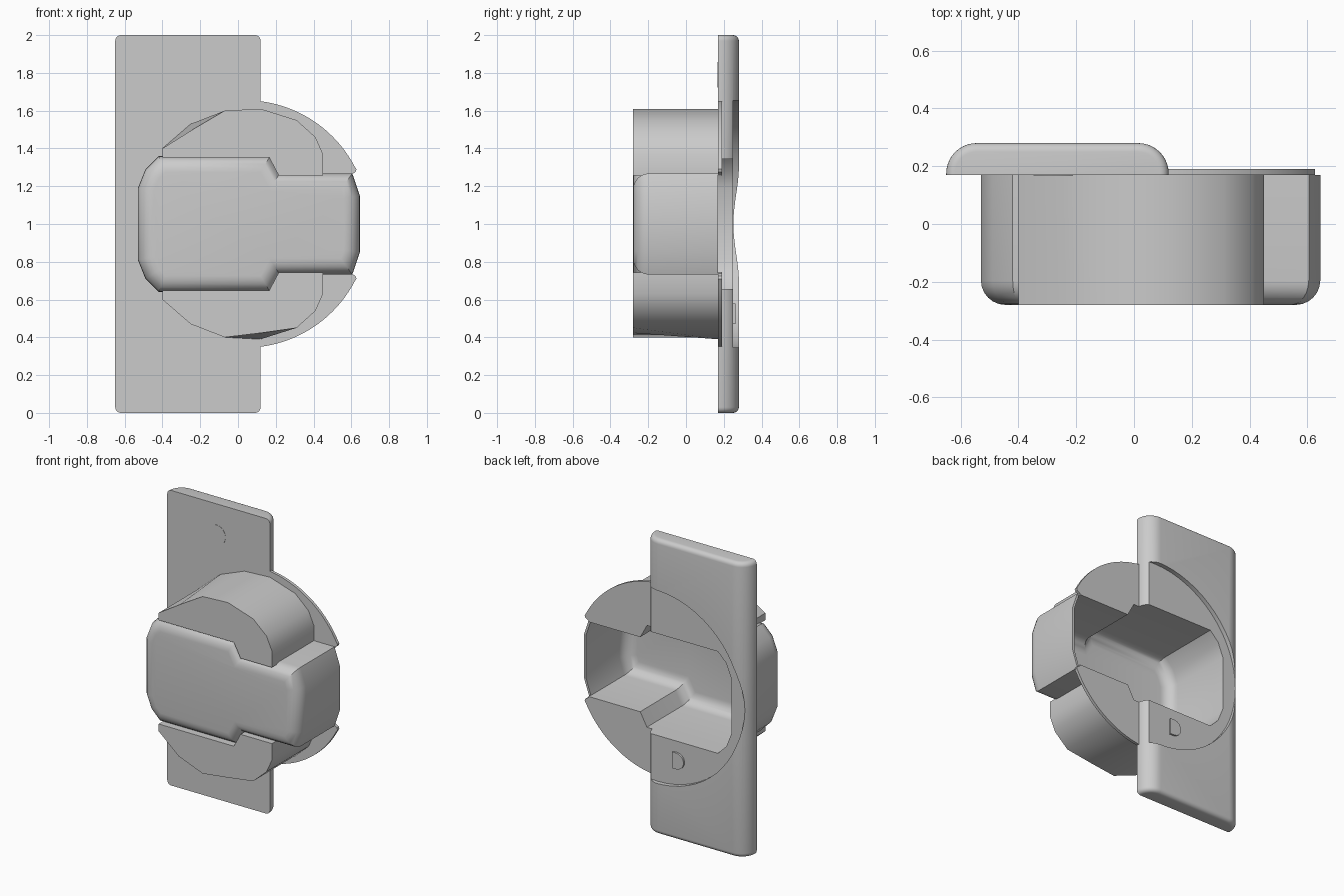
import bpy, bmesh
from math import sin, cos, pi, acos
from mathutils import Vector

if "Cube" in bpy.data.objects:
    bpy.data.objects.remove(bpy.data.objects["Cube"])

BACK, FRONT, FLOOR = 0.17, -0.28, 0.25      # plate underside, housing front, recess floor
CX, R = 0.0375, 0.655                       # round recess / flange


def loft(name, rings):
    """Closed solid through equal-length rings of 3D points, capped at both ends."""
    bm = bmesh.new()
    vs = [[bm.verts.new(p) for p in ring] for ring in rings]
    n = len(rings[0])
    for a, b in zip(vs, vs[1:]):
        for i in range(n):
            j = (i + 1) % n
            bm.faces.new((a[i], a[j], b[j], b[i]))
    bm.faces.new(vs[0])
    bm.faces.new(vs[-1][::-1])
    bmesh.ops.recalc_face_normals(bm, faces=bm.faces)
    mesh = bpy.data.meshes.new(name)
    bm.to_mesh(mesh)
    bm.free()
    ob = bpy.data.objects.new(name, mesh)
    bpy.context.collection.objects.link(ob)
    return ob


def ring(pts, y):
    """Profile in (x, height above the centre line) placed at depth y."""
    return [(x, y, 1 + w) for x, w in pts]


def inset(pts, d):
    """Mitred inward offset of a clockwise outline."""
    out = []
    P = [Vector(p) for p in pts]
    for i, p in enumerate(P):
        e1 = (p - P[i - 1]).normalized()
        e2 = (P[(i + 1) % len(P)] - p).normalized()
        n1, n2 = Vector((e1.y, -e1.x)), Vector((e2.y, -e2.x))
        out.append(tuple(p + (n1 + n2) * d / (1 + n1.dot(n2))))
    return out


def activate(ob):
    bpy.ops.object.select_all(action='DESELECT')
    ob.select_set(True)
    bpy.context.view_layer.objects.active = ob


def cut(ob, cutter):
    cutter.hide_render = True
    m = ob.modifiers.new("cut", 'BOOLEAN')
    m.operation, m.solver, m.object = 'DIFFERENCE', 'EXACT', cutter
    activate(ob)
    bpy.ops.object.modifier_apply(modifier=m.name)
    bpy.data.objects.remove(cutter)


def circle(cx, cw, r, n):
    return [(cx + r * cos(2 * pi * i / n), cw + r * sin(2 * pi * i / n)) for i in range(n)]


# Pocket outline (clockwise), upper half mirrored to the lower half
half = [(-.53, .19), (-.49, .29), (-.42, .36), (.17, .36), (.22, .268),
        (.605, .268), (.645, .15)]
outline = half + [(x, -w) for x, w in reversed(half)]
WALL, FILLET, STEPS = 0.015, 0.085, 6

# Face plate: rounded section, lofted along z with softened ends
def plate_ring(d, z):
    r, x0, x1, y1 = 0.105 - d, -.65 + d, .12 - d, .28 - d
    arc = [i * pi / 20 for i in range(11)]
    left = [(x0 + r - r * cos(a), y1 - r + r * sin(a), z) for a in arc]
    right = [(x1 - r + r * sin(a), y1 - r + r * cos(a), z) for a in arc]
    return [(x0, BACK, z)] + left + right + [(x1, BACK, z)]


ends = [(.03 * (1 - cos(a)), .03 * (1 - sin(a))) for a in (i * pi / 10 for i in range(6))]
plate = loft("face_plate", [plate_ring(d, z) for d, z in reversed(ends)]
             + [plate_ring(d, 2 - z) for d, z in ends])
disc = circle(CX, 0, R, 64)
cut(plate, loft("recess_cutter", [ring(disc, FLOOR), ring(disc, .4)]))
hole = inset(outline, WALL)
cut(plate, loft("pocket_cutter", [ring(hole, .1), ring(hole, .4)]))

# Pocket body: thin-walled cup with a filleted front edge
def cup_rings(wall):
    r = FILLET - wall / 2
    y0 = FRONT + wall
    rings = [ring(inset(outline, wall), BACK)]
    for i in range(STEPS + 1):
        a = i * pi / 2 / STEPS
        rings.append(ring(inset(outline, wall + r * (1 - cos(a))), y0 + r * (1 - sin(a))))
    return rings


body = loft("pocket_body", cup_rings(WALL)[::-1] + cup_rings(0))

# Housing lobes and flange wings above and below the pocket
lobe = [(-.40, .352), (-.40, .40), (-.25, .53), (-.07, .60), (.12, .61), (.31, .55),
        (.41, .46), (.45, .37), (.45, .258), (.215, .258), (.165, .352)]
a0, a1 = acos((.10 - CX) / R), acos((.615 - CX) / R)
wing = [(CX + R * cos(a0 + (a1 - a0) * i / 20), R * sin(a0 + (a1 - a0) * i / 20))
        for i in range(21)]
wing += [(.627, .29), (.622, .275), (.60, .262), (.60, .253), (.21, .253),
         (.16, .345), (.10, .345)]
parts = [plate, body]
for side, s, flat in (("upper", 1, (2, (-.24, .50))), ("lower", -1, (4, (.12, .577)))):
    face = list(lobe)
    face[flat[0]] = flat[1]                 # front edge skips one corner
    flip = lambda pts: [(x, s * w) for x, w in pts]
    parts.append(loft(side + "_lobe", [ring(flip(lobe), BACK), ring(flip(face), FRONT)]))
    parts.append(loft(side + "_flange", [ring(flip(wing), BACK), ring(flip(wing), .19)]))

# Small D-shaped stud in the recess and round mark on the plate underside
stud = [(-.08, .055), (-.08, -.055)] + [
    (-.11 - .055 * sin(i * pi / 8), -.055 * cos(i * pi / 8)) for i in range(9)]
stud = [(x, w - .475) for x, w in stud]
parts.append(loft("stud", [ring(stud, .24), ring(stud, .262)]))
mark = circle(-.28, .79, .068, 32)
parts.append(loft("round_mark", [ring(mark, BACK + .01), ring(mark, BACK - .002)]))

for ob in parts:
    activate(ob)
    bpy.ops.object.shade_smooth_by_angle(angle=0.6)
